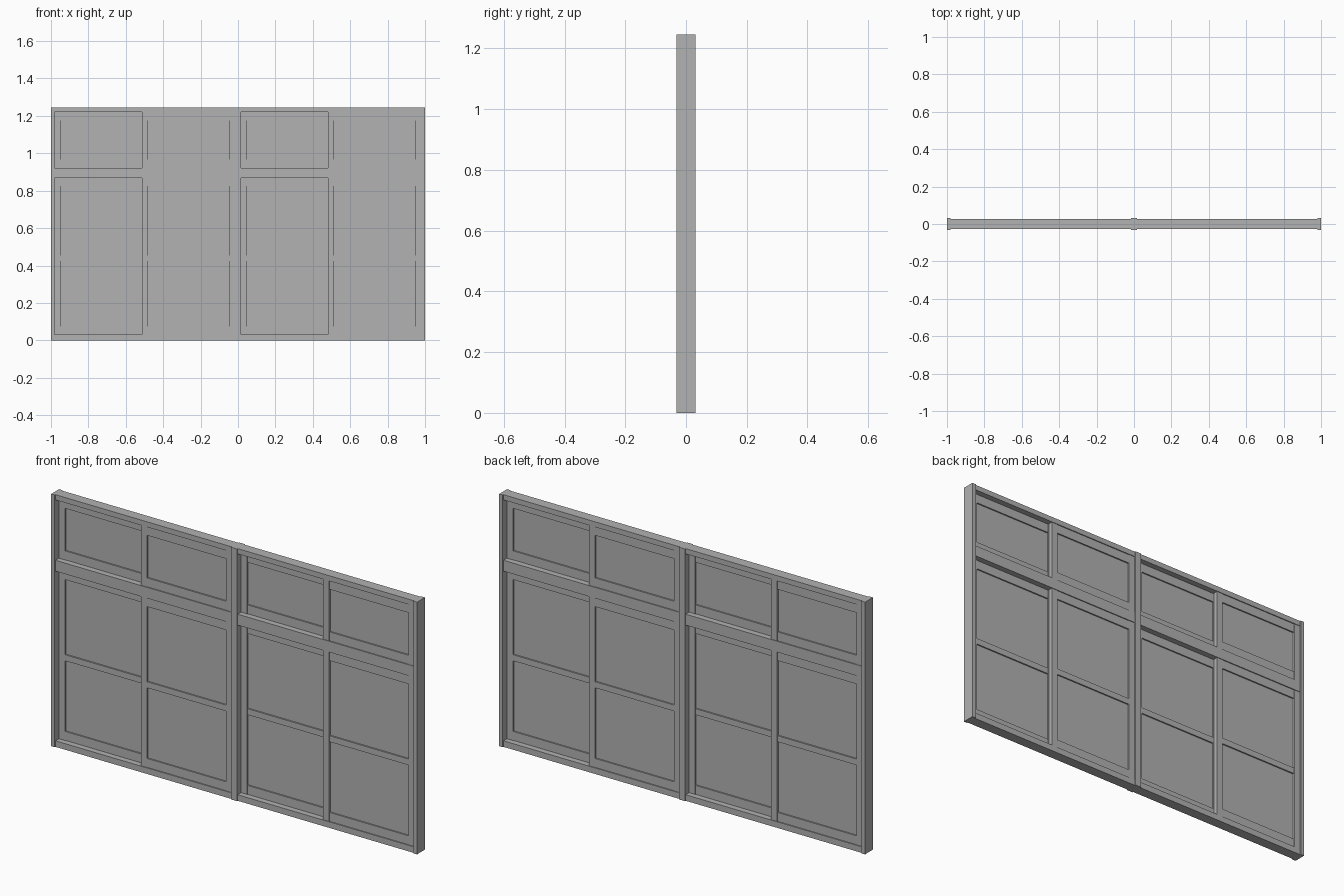
import bpy

cube = bpy.data.objects.get("Cube")
if cube:
    bpy.data.objects.remove(cube, do_unlink=True)

grey = bpy.data.materials.new("frame_grey")
grey.use_nodes = True
colour = (0.445, 0.445, 0.445, 1)
grey.diffuse_color = colour
for node in grey.node_tree.nodes:
    if node.type == 'BSDF_PRINCIPLED':
        node.inputs["Base Color"].default_value = colour


def box(name, x0, x1, y0, y1, z0, z1):
    """Axis-aligned bar or plate between two corners."""
    bpy.ops.mesh.primitive_cube_add(size=1)
    ob = bpy.context.object
    ob.name = ob.data.name = name
    for v in ob.data.vertices:
        v.co = [b if c > 0 else a
                for c, (a, b) in zip(v.co, ((x0, x1), (y0, y1), (z0, z1)))]
    ob.data.materials.append(grey)
    return ob


HEIGHT = 1.246
JAMB_Y, RAIL_Y = 0.031, 0.026      # half depths of the outer frame
POST = 0.016                       # half width of the centre post
STILE, SASH_RAIL = 0.033, 0.044    # sash member widths
SASH_Y = 0.012                     # offset of each sliding track


def sash(name, x0, x1, y, z0, z1, bar_z=None):
    """Sliding sash: two stiles, two rails, thin pane, optional cross bar."""
    a, b = x0 + STILE, x1 - STILE
    box(name + "_left_stile", x0, a, y - 0.011, y + 0.011, z0, z1)
    box(name + "_right_stile", b, x1, y - 0.011, y + 0.011, z0, z1)
    box(name + "_bottom_rail", a, b, y - 0.009, y + 0.009, z0, z0 + SASH_RAIL)
    box(name + "_top_rail", a, b, y - 0.009, y + 0.009, z1 - SASH_RAIL, z1)
    box(name + "_pane", a, b, y - 0.002, y + 0.002, z0 + SASH_RAIL, z1 - SASH_RAIL)
    if bar_z:
        box(name + "_cross_bar", a, b, y - 0.009, y + 0.009, bar_z - 0.015, bar_z + 0.015)


# Upright frame members
box("right_jamb", -1, -0.98, -JAMB_Y, JAMB_Y, 0, HEIGHT)
box("left_jamb", 0.98, 1, -JAMB_Y, JAMB_Y, 0, HEIGHT)
box("centre_post", -POST, POST, -JAMB_Y, JAMB_Y, 0, HEIGHT)

# Each half has three fixed rails and two rows of overlapping sashes
for side, x0, x1 in (("right", -0.98, -POST), ("left", POST, 0.98)):
    for part, z0, z1 in (("sill", 0, 0.03), ("transom", 0.868, 0.922),
                         ("head", 1.22, HEIGHT)):
        box(f"{side}_{part}", x0, x1, -RAIL_Y, RAIL_Y, z0, z1)
    middle = (x0 + x1) / 2
    for row, z0, z1, bar in (("lower", 0.03, 0.868, 0.438),
                             ("upper", 0.922, 1.22, None)):
        sash(f"{side}_{row}_back_sash", x0, middle + STILE / 2, SASH_Y, z0, z1, bar)
        sash(f"{side}_{row}_front_sash", middle - STILE / 2, x1, -SASH_Y, z0, z1, bar)
